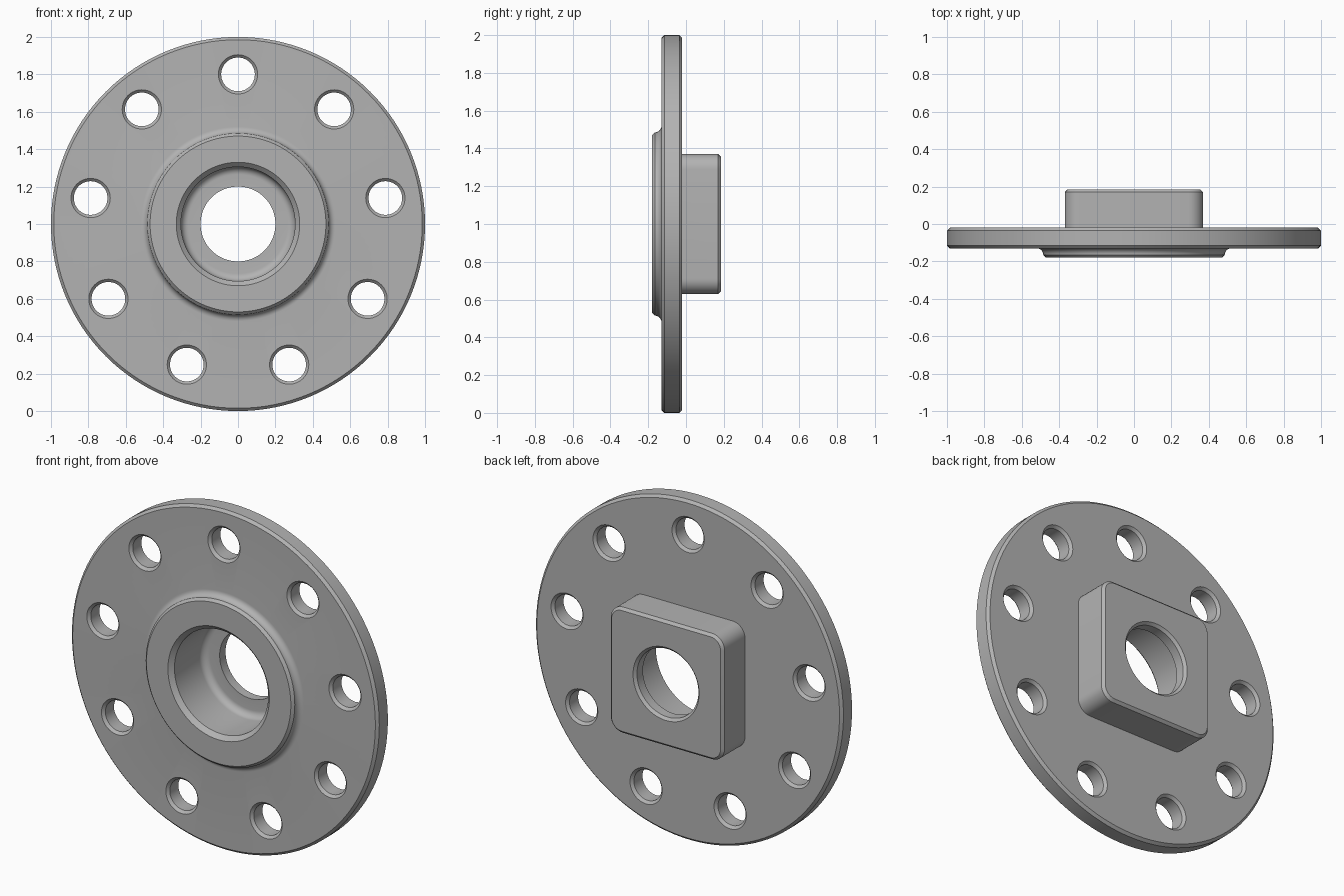
import bpy
import bmesh
from math import sin, cos, pi, radians

cube = bpy.data.objects.get("Cube")
if cube:
    bpy.data.objects.remove(cube, do_unlink=True)

steel = bpy.data.materials.new("grey steel")
steel.use_nodes = True
GREY = (0.45, 0.45, 0.45, 1)
steel.diffuse_color = GREY
steel.node_tree.nodes["Principled BSDF"].inputs["Base Color"].default_value = GREY


def make_object(name, rings):
    """Skin a stack of equal-length point rings and cap both ends."""
    bm = bmesh.new()
    loops = [[bm.verts.new(p) for p in ring] for ring in rings]
    n = len(loops[0])
    for a, b in zip(loops, loops[1:]):
        for i in range(n):
            j = (i + 1) % n
            bm.faces.new((a[i], a[j], b[j], b[i]))
    bm.faces.new(loops[0])
    bm.faces.new(loops[-1])
    bmesh.ops.recalc_face_normals(bm, faces=bm.faces)
    mesh = bpy.data.meshes.new(name)
    bm.to_mesh(mesh)
    bm.free()
    mesh.materials.append(steel)
    obj = bpy.data.objects.new(name, mesh)
    bpy.context.collection.objects.link(obj)
    return obj


def lathe(name, profile, cx=0, cz=1, sides=128):
    """Revolve (radius, y) points about an axis along y."""
    turns = [2 * pi * i / sides for i in range(sides)]
    return make_object(name, [[(cx + r * cos(t), y, cz + r * sin(t)) for t in turns]
                              for r, y in profile])


def arc(r, y, size, start, end, steps=8):
    angles = [radians(start + (end - start) * i / steps) for i in range(steps + 1)]
    return [(r + size * cos(a), y + size * sin(a)) for a in angles]


def combine(target, tool, operation):
    mod = target.modifiers.new(operation, "BOOLEAN")
    mod.operation = operation
    mod.solver = "EXACT"
    mod.object = tool
    bpy.context.view_layer.objects.active = target
    bpy.ops.object.modifier_apply(modifier=mod.name)
    bpy.data.objects.remove(tool, do_unlink=True)


# Round plate with its filleted front hub
FRONT, BACK, HUB, END = -0.13, -0.02, -0.18, 0.185
C = 0.015
flange = lathe("flange", [(0.47, HUB), (0.485, HUB + C)]
               + arc(0.52, FRONT - 0.035, 0.035, 180, 90)
               + [(1 - C, FRONT), (1, FRONT + C), (1, BACK - C), (1 - C, BACK)])


# Square rear boss with rounded corners and a chamfered end
def rounded_square(half, radius, y):
    ring = []
    for q in range(4):
        a = radians(45 + 90 * q)
        off = (half - radius) * 2 ** 0.5
        ring += [(x, y, z + 1) for x, z in
                 arc(off * cos(a), off * sin(a), radius, 90 * q, 90 * q + 90)]
    return ring


boss = make_object("square_boss", [rounded_square(0.37, 0.08, -0.07),
                                   rounded_square(0.37, 0.08, END - C),
                                   rounded_square(0.37 - C, 0.08 - C, END)])
combine(flange, boss, "UNION")

# Stepped centre bore: wide pocket, filleted floor, narrow through hole
FLOOR = 0.115
bore = lathe("bore_cutter", [(0.35, HUB - 0.02), (0.33, HUB), (0.305, HUB + 0.025)]
             + arc(0.265, FLOOR - 0.04, 0.04, 0, 90)
             + [(0.2, FLOOR), (0.2, END - C), (0.2 + C, END), (0.235, END + 0.02)])
combine(flange, bore, "DIFFERENCE")

# Ring of nine bolt holes, chamfered on both sides
for k in range(9):
    a = radians(90 + 40 * k)
    hole = lathe("hole_cutter", [(0.125, FRONT - 0.02), (0.09, FRONT + C),
                                 (0.09, BACK - C), (0.125, BACK + 0.02)],
                 0.8 * cos(a), 1 + 0.8 * sin(a), 48)
    combine(flange, hole, "DIFFERENCE")

bpy.ops.object.select_all(action="DESELECT")
flange.select_set(True)
bpy.context.view_layer.objects.active = flange
bpy.ops.object.shade_smooth_by_angle(angle=radians(25))
